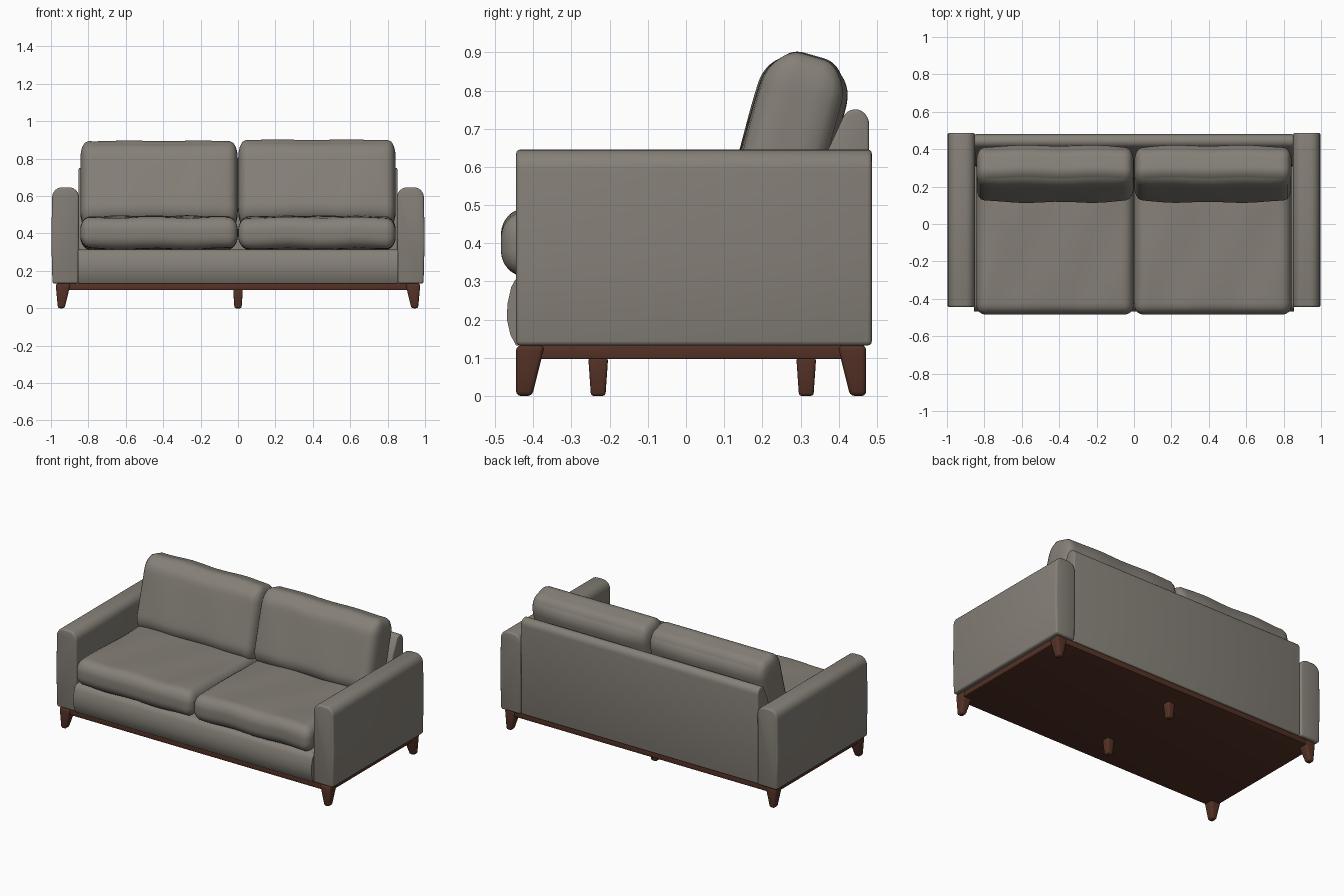
import bpy, bmesh, math
from mathutils import Vector

if "Cube" in bpy.data.objects:
    bpy.data.objects.remove(bpy.data.objects["Cube"])


def material(name, rgb):
    m = bpy.data.materials.new(name)
    m.diffuse_color = (*rgb, 1)
    m.use_nodes = True
    m.node_tree.nodes["Principled BSDF"].inputs["Base Color"].default_value = m.diffuse_color
    return m


FABRIC = material("warm grey fabric", (0.235, 0.215, 0.185))
WOOD = material("dark brown wood", (0.088, 0.031, 0.019))


def finish(bm, name, mat, bevel=0.0, segments=3, angle=40):
    bmesh.ops.recalc_face_normals(bm, faces=bm.faces)
    me = bpy.data.meshes.new(name)
    bm.to_mesh(me)
    bm.free()
    me.materials.append(mat)
    ob = bpy.data.objects.new(name, me)
    bpy.context.collection.objects.link(ob)
    bpy.context.view_layer.objects.active = ob
    ob.select_set(True)
    if bevel:
        mod = ob.modifiers.new("soft edges", 'BEVEL')
        mod.width, mod.segments = bevel, segments
        mod.limit_method, mod.angle_limit = 'ANGLE', math.radians(40)
        bpy.ops.object.modifier_apply(modifier=mod.name)
    bpy.ops.object.shade_smooth_by_angle(angle=math.radians(angle))
    ob.select_set(False)
    return ob


def taper(name, mat, top, bottom, z0, z1, bevel):
    """Block between two rectangles (x0, x1, y0, y1) at heights z0 and z1."""
    bm = bmesh.new()
    rings = []
    for (x0, x1, y0, y1), z in ((bottom, z0), (top, z1)):
        rings.append([bm.verts.new((x, y, z)) for x, y in
                      ((x0, y0), (x1, y0), (x1, y1), (x0, y1))])
    lo, hi = rings
    bm.faces.new(lo)
    bm.faces.new(hi)
    for i in range(4):
        j = (i + 1) % 4
        bm.faces.new((lo[i], lo[j], hi[j], hi[i]))
    return finish(bm, name, mat, bevel)


def extrude(name, profile, axis, a, b, bevel):
    """Extrude a 2D profile: axis 'x' takes (y, z), axis 'y' takes (x, z)."""
    bm = bmesh.new()
    pts = [(a, p, z) if axis == 'x' else (p, a, z) for p, z in profile]
    face = bm.faces.new([bm.verts.new(p) for p in pts])
    new = bmesh.ops.extrude_face_region(bm, geom=[face])["geom"]
    shift = Vector((b - a, 0, 0)) if axis == 'x' else Vector((0, b - a, 0))
    bmesh.ops.translate(bm, vec=shift,
                        verts=[g for g in new if isinstance(g, bmesh.types.BMVert)])
    return finish(bm, name, FABRIC, bevel)


def arc(cx, cz, rx, rz, a0, a1, n=6):
    return [(cx + rx * math.cos(math.radians(a0 + (a1 - a0) * i / n)),
             cz + rz * math.sin(math.radians(a0 + (a1 - a0) * i / n)))
            for i in range(n + 1)]


def cushion(name, half, radii, thin, puff, centre, lean=0.0, phase=0.0):
    """Rounded box, thinner at its rim along axis 'thin', with faint sag waves."""
    bm = bmesh.new()
    bmesh.ops.create_cube(bm, size=2)
    bmesh.ops.subdivide_edges(bm, edges=bm.edges, cuts=23, use_grid_fill=True)
    others = [i for i in range(3) if i != thin]
    for v in bm.verts:
        # crowd the grid towards the edges, then round them elliptically
        u = [math.copysign(abs(c) ** 0.6, c) for c in v.co]
        inner, d = [], []
        for i in range(3):
            p, lim = u[i] * half[i], half[i] - radii[i]
            q = max(-lim, min(lim, p))
            inner.append(q)
            d.append((p - q) / radii[i])
        n = math.sqrt(sum(c * c for c in d))
        top = max(abs(c) for c in d)
        k = top / n if n > 1e-6 else 1
        co = [inner[i] + d[i] * k * radii[i] for i in range(3)]
        full = 1.0
        for i in others:
            full *= 1 - abs(u[i]) ** 4
        co[thin] *= 1 - puff * (1 - full)
        sag = 0.003 * math.sin(co[0] * 17 + phase) * math.cos(co[others[1]] * 9 + phase)
        co[2] += sag
        co[thin] += sag
        v.co = co
    c, s = math.cos(lean), math.sin(lean)
    for v in bm.verts:
        x, y, z = v.co
        v.co = (centre[0] + x, centre[1] + y * c + z * s, centre[2] - y * s + z * c)
    return finish(bm, name, FABRIC, angle=60)


# Wooden plinth and centre feet
base = (-0.965, 0.965, -0.437, 0.468)
taper("wood_base", WOOD, base, base, 0.097, 0.133, 0.004)
for name, y in (("front_centre_leg", -0.23), ("rear_centre_leg", 0.315)):
    taper(name, WOOD, (-0.026, 0.026, y - 0.026, y + 0.026),
          (-0.019, 0.019, y - 0.019, y + 0.019), 0, 0.1, 0.008)

for side, s in (("left", -1), ("right", 1)):
    # Corner legs, straight outside and tapering inside
    for end, yo, d in (("front", -0.445, 1), ("rear", 0.472, -1)):
        def rect(x_out, x_in, depth):
            return (*sorted((s * x_out, s * x_in)), *sorted((yo, yo + d * depth)))
        taper(f"{end}_{side}_leg", WOOD, rect(0.975, 0.895, 0.075),
              rect(0.963, 0.927, 0.042), 0, 0.132, 0.012)

    # Arm with a rounded top and slightly full outer side
    prof = ([(0.853, 0.132), (0.992, 0.132), (0.998, 0.36)]
            + arc(0.943, 0.592, 0.051, 0.054, 0, 90)
            + arc(0.903, 0.592, 0.053, 0.054, 90, 180))
    extrude(f"{side}_arm", [(s * x, z) for x, z in prof], 'y', -0.445, 0.487, 0.012)

    # Loose cushions
    cushion(f"{side}_seat_cushion", (0.421, 0.395, 0.09), (0.05, 0.055, 0.075), 2, 0.10,
            (s * 0.422, -0.09, 0.402), phase=s)
    cushion(f"{side}_back_cushion", (0.421, 0.118, 0.237), (0.04, 0.085, 0.10), 1, 0.13,
            (s * 0.422, 0.268, 0.66 + s * 0.003), lean=math.radians(16), phase=2 * s)

# Front rail and seat deck, with a padded front
deck = ([(0.35, 0.132), (0.35, 0.315), (-0.43, 0.315)]
        + [(-0.447, 0.305), (-0.458, 0.285), (-0.468, 0.24),
           (-0.469, 0.2), (-0.46, 0.16), (-0.445, 0.132)])
extrude("seat_deck", deck, 'x', -0.855, 0.855, 0)

# Back frame, leaning inside and rounded over at the top
back = ([(0.30, 0.132), (0.477, 0.132)]
        + arc(0.443, 0.71, 0.037, 0.041, 0, 140, 9)
        + [(0.372, 0.645), (0.315, 0.45)])
extrude("back_frame", back, 'x', -0.852, 0.852, 0.008)
